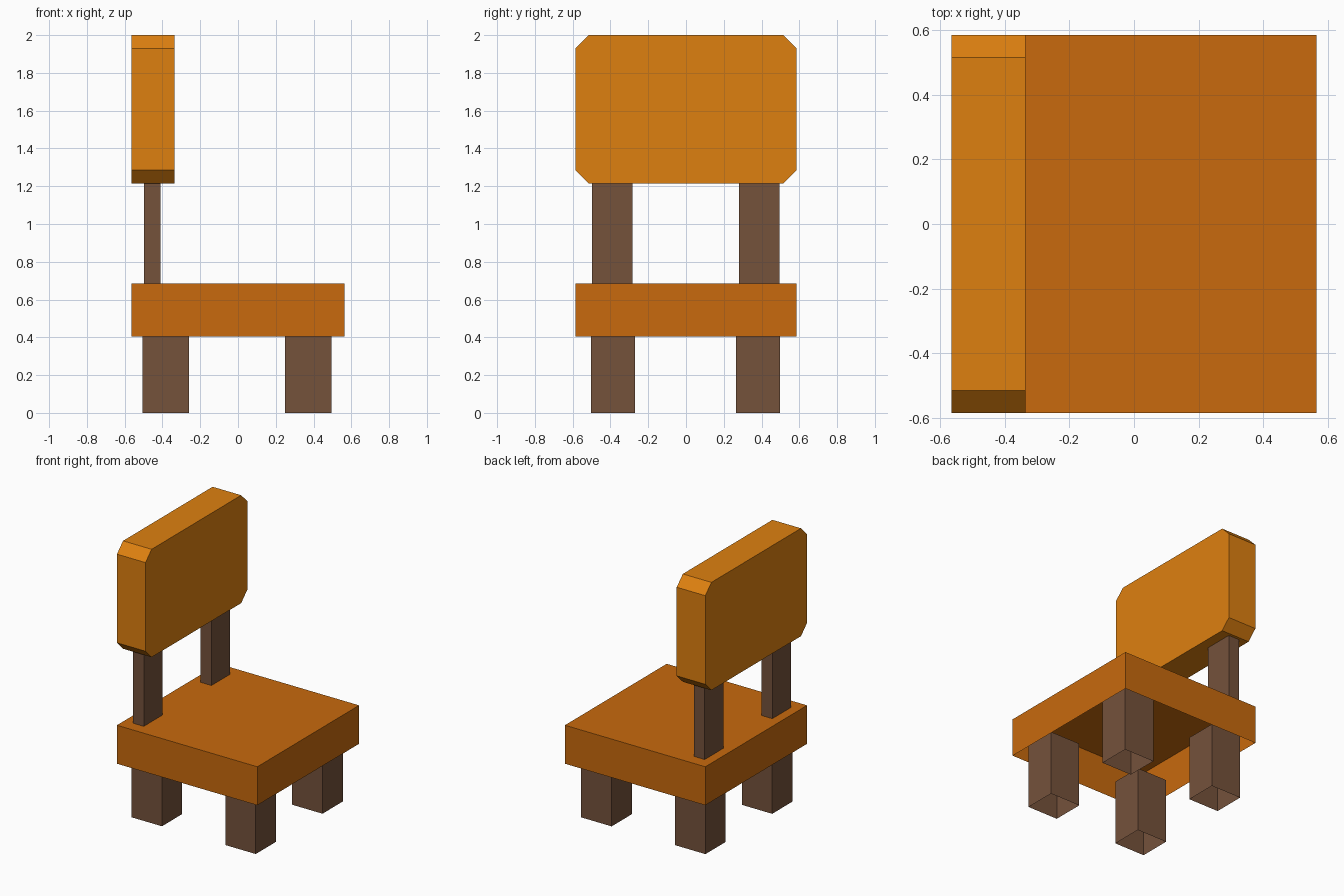
import bpy, bmesh

if "Cube" in bpy.data.objects:
    bpy.data.objects.remove(bpy.data.objects["Cube"])


def material(name, rgb):
    m = bpy.data.materials.new(name)
    m.diffuse_color = (*rgb, 1)
    m.use_nodes = True
    m.node_tree.nodes["Principled BSDF"].inputs["Base Color"].default_value = m.diffuse_color
    return m


LIGHT_ORANGE = material("light orange", (0.73, 0.216, 0.005))
DARK_ORANGE = material("dark orange", (0.578, 0.144, 0.004))
BROWN = material("brown", (0.178, 0.084, 0.044))


def add_object(name, bm, mat):
    bmesh.ops.recalc_face_normals(bm, faces=bm.faces)
    mesh = bpy.data.meshes.new(name)
    bm.to_mesh(mesh)
    bm.free()
    mesh.materials.append(mat)
    obj = bpy.data.objects.new(name, mesh)
    bpy.context.collection.objects.link(obj)
    return obj


def box(name, xs, ys, zs, mat, open_top=False, open_bottom=False):
    """Box between the given limits, optionally without its end faces."""
    bm = bmesh.new()
    bmesh.ops.create_cube(bm, size=1)
    for v in bm.verts:
        v.co = [lo + (c + 0.5) * (hi - lo)
                for c, (lo, hi) in zip(v.co, (xs, ys, zs))]
    bm.normal_update()
    ends = [f for f in bm.faces
            if (open_top and f.normal.z > 0.9) or (open_bottom and f.normal.z < -0.9)]
    bmesh.ops.delete(bm, geom=ends, context='FACES')
    return add_object(name, bm, mat)


# Seat: a shell that is hollow underneath
box("seat", (-0.565, 0.565), (-0.585, 0.585), (0.405, 0.685), DARK_ORANGE,
    open_bottom=True)

# Legs: hollow tubes reaching a little way into the seat; posts above them
for side, ys, post_ys in (("right", (-0.503, -0.27), (-0.498, -0.283)),
                          ("left", (0.265, 0.498), (0.28, 0.495))):
    for end, xs in (("back", (-0.505, -0.26)), ("front", (0.25, 0.495))):
        box(f"{end}_leg_{side}", xs, ys, (0, 0.475), BROWN,
            open_top=True, open_bottom=True)
    box(f"back_post_{side}", (-0.497, -0.41), post_ys, (0.685, 1.235), BROWN,
        open_top=True, open_bottom=True)

# Backrest: chamfered rectangle extruded along x
x0, x1, w, z0, z1, c = -0.565, -0.335, 0.585, 1.215, 2.0, 0.07
profile = [(-w + c, z0), (w - c, z0), (w, z0 + c), (w, z1 - c),
           (w - c, z1), (-w + c, z1), (-w, z1 - c), (-w, z0 + c)]
bm = bmesh.new()
face = bm.faces.new([bm.verts.new((x0, y, z)) for y, z in profile])
ext = bmesh.ops.extrude_face_region(bm, geom=[face], use_keep_orig=True)
bmesh.ops.translate(bm, vec=(x1 - x0, 0, 0),
                    verts=[g for g in ext["geom"] if isinstance(g, bmesh.types.BMVert)])
add_object("backrest", bm, LIGHT_ORANGE)
